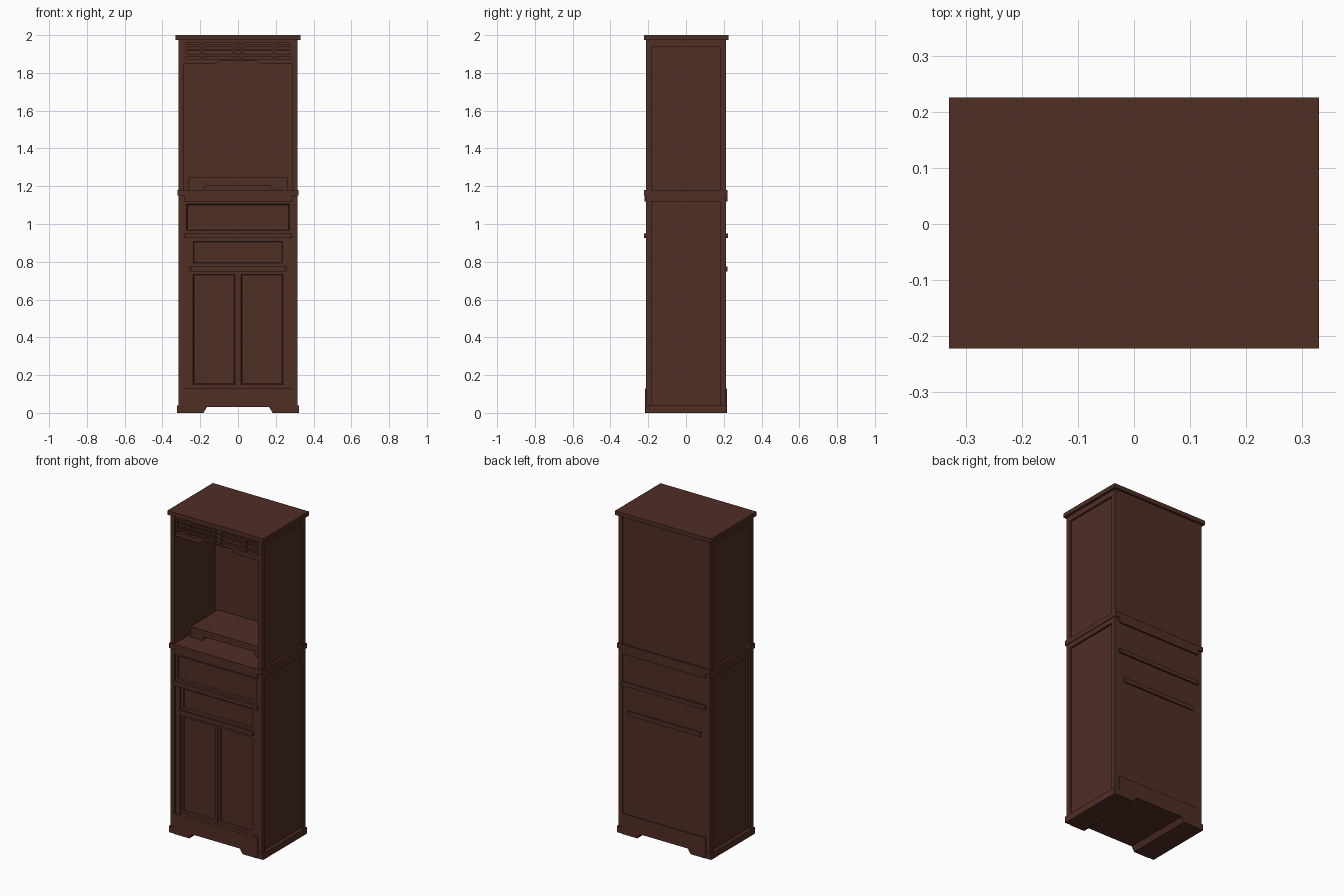
import bpy, bmesh

if "Cube" in bpy.data.objects:
    bpy.data.objects.remove(bpy.data.objects["Cube"])

wood = bpy.data.materials.new("dark brown wood")
wood.diffuse_color = (0.080, 0.0273, 0.0185, 1)
wood.use_nodes = True
wood.node_tree.nodes["Principled BSDF"].inputs["Base Color"].default_value = wood.diffuse_color


def finish(name, bm):
    bmesh.ops.recalc_face_normals(bm, faces=bm.faces)
    me = bpy.data.meshes.new(name)
    bm.to_mesh(me)
    bm.free()
    me.materials.append(wood)
    ob = bpy.data.objects.new(name, me)
    bpy.context.collection.objects.link(ob)
    return ob


def cube(x0, x1, y0, y1, z0, z1):
    bm = bmesh.new()
    bmesh.ops.create_cube(bm, size=1)
    for v in bm.verts:
        v.co = (x1 if v.co.x > 0 else x0, y1 if v.co.y > 0 else y0, z1 if v.co.z > 0 else z0)
    bm.normal_update()
    return bm


def box(name, *dims):
    return finish(name, cube(*dims))


def panel(name, x0, x1, z0, z1, y_front, margin):
    """Board whose front carries a recessed, bevelled field."""
    bm = cube(x0, x1, y_front, -0.18, z0, z1)
    front = [min(bm.faces, key=lambda f: f.calc_center_median().y)]
    for thickness, depth in ((margin, 0), (0.005, -0.008), (0.004, 0)):
        bmesh.ops.inset_region(bm, faces=front, thickness=thickness, depth=depth)
    return finish(name, bm)


def extrude_profile(name, half, y0, y1):
    """Mirror a half profile (x, z) and extrude it along y."""
    pts = half + [(-x, z) for x, z in reversed(half)]
    bm = bmesh.new()
    face = bm.faces.new([bm.verts.new((x, y0, z)) for x, z in pts])
    ext = bmesh.ops.extrude_face_region(bm, geom=[face])
    for g in ext["geom"]:
        if isinstance(g, bmesh.types.BMVert):
            g.co.y = y1
    return finish(name, bm)


# Top slab and counter
box("top_slab", -0.33, 0.33, -0.222, 0.225, 1.974, 2.0)
box("counter", -0.319, 0.319, -0.222, 0.22, 1.15, 1.18)

# Solid lower carcass and full depth rails
box("lower_carcass", -0.303, 0.303, -0.19, 0.211, 0.035, 1.15)
box("counter_rail", -0.287, 0.287, -0.22, 0.22, 1.12, 1.151)
box("upper_drawer_rail", -0.287, 0.287, -0.222, 0.222, 0.925, 0.95)
box("lower_drawer_rail", -0.25, 0.25, -0.21, 0.22, 0.748, 0.775)

# Mirrored side frames: posts, recessed panels, plinths and door surround
for side, s in (("left", -1), ("right", 1)):
    def sbox(name, a, b, *rest):
        box(side + "_" + name, min(s * a, s * b), max(s * a, s * b), *rest)
    for part, z0, z1 in (("lower", 0.03, 1.15), ("upper", 1.18, 1.975)):
        sbox(part + "_front_post", 0.287, 0.315, -0.212, -0.183, z0, z1)
        sbox(part + "_back_post", 0.287, 0.315, 0.18, 0.212, z0, z1)
    sbox("upper_side_panel", 0.287, 0.305, -0.183, 0.18, 1.18, 1.975)
    sbox("upper_side_rail", 0.30, 0.315, -0.183, 0.18, 1.94, 1.975)
    sbox("lower_side_rail", 0.30, 0.315, -0.183, 0.18, 1.12, 1.15)
    sbox("side_plinth", 0.284, 0.323, -0.214, 0.214, 0.0, 0.04)
    sbox("door_surround", 0.253, 0.287, -0.206, -0.18, 0.12, 0.93)
    sbox("door_backing", 0.0, 0.253, -0.195, -0.18, 0.12, 0.14)

# Drawers and doors
panel("upper_drawer", -0.287, 0.287, 0.95, 1.12, -0.206, 0.021)
panel("lower_drawer", -0.253, 0.253, 0.775, 0.925, -0.2, 0.025)
panel("left_door", -0.253, -0.001, 0.136, 0.748, -0.2, 0.022)
panel("right_door", 0.001, 0.253, 0.136, 0.748, -0.2, 0.022)

# Base with a shallow arched cutout
extrude_profile("base_apron", [(0.165, 0.03), (0.183, 0.0), (0.287, 0.0), (0.287, 0.128)],
                -0.217, 0.217)

# Open hutch: back panel, riser shelf
box("hutch_back", -0.29, 0.29, 0.183, 0.211, 1.18, 1.975)
extrude_profile("riser_shelf", [(0.17, 1.205), (0.185, 1.18), (0.265, 1.18), (0.265, 1.245)],
                -0.087, 0.184)

# Valance and slatted grille across the top of the opening
extrude_profile("valance", [(0.095, 1.866), (0.125, 1.846), (0.287, 1.846), (0.287, 1.872)],
                -0.206, -0.186)
box("grille_top_rail", -0.287, 0.287, -0.206, -0.186, 1.957, 1.975)
for i, z in enumerate((1.892, 1.921, 1.945)):
    box(f"grille_slat_{i + 1}", -0.287, 0.287, -0.201, -0.190, z - 0.006, z + 0.006)
for i, x in enumerate((-0.281, -0.192, -0.02, 0.02, 0.192, 0.281)):
    box(f"grille_bar_{i + 1}", x - 0.006, x + 0.006, -0.205, -0.187, 1.87, 1.96)
